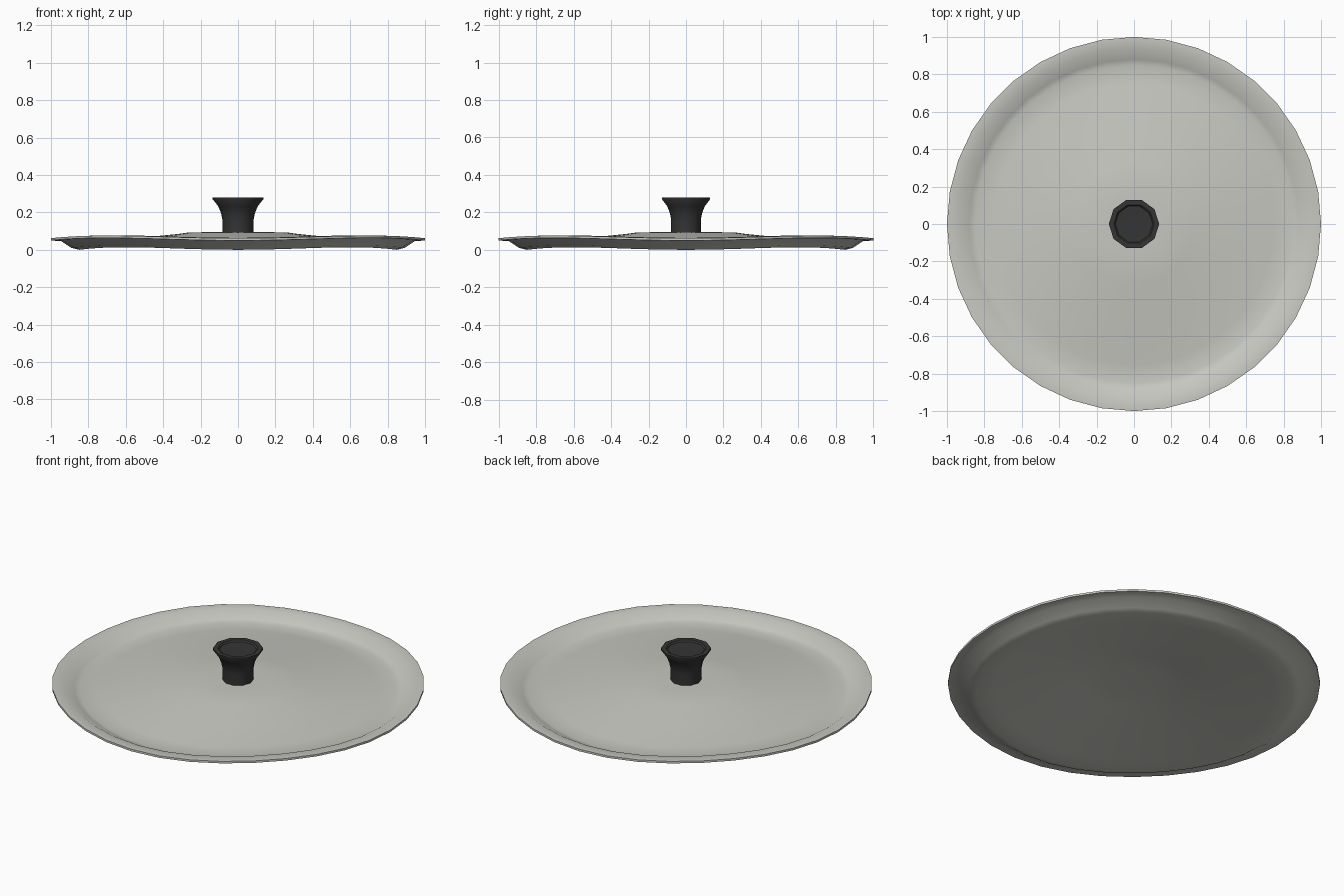
import bpy, math

if "Cube" in bpy.data.objects:
    bpy.data.objects.remove(bpy.data.objects["Cube"])

def material(name, rgb):
    m = bpy.data.materials.new(name)
    m.diffuse_color = (*rgb, 1)
    m.use_nodes = True
    m.node_tree.nodes["Principled BSDF"].inputs["Base Color"].default_value = m.diffuse_color
    return m

def lathe(name, profile, sides, mat, angle, warp=lambda r, a: 0.0):
    """Revolve (radius, height) points about z; zero radius makes a pole."""
    verts, faces, rings = [], [], []
    for r, z in profile:
        if r == 0:
            rings.append([len(verts)] * sides)
            verts.append((0, 0, z))
        else:
            rings.append(list(range(len(verts), len(verts) + sides)))
            for i in range(sides):
                a = 2 * math.pi * i / sides
                verts.append((r * math.cos(a), r * math.sin(a), z + warp(r, a)))
    for lo, hi in zip(rings, rings[1:]):
        for i in range(sides):
            j = (i + 1) % sides
            quad = [lo[i], lo[j], hi[j], hi[i]]
            faces.append(list(dict.fromkeys(quad)))
    mesh = bpy.data.meshes.new(name)
    mesh.from_pydata(verts, [], faces)
    mesh.materials.append(mat)
    mesh.update()
    ob = bpy.data.objects.new(name, mesh)
    bpy.context.collection.objects.link(ob)
    bpy.ops.object.select_all(action='DESELECT')
    ob.select_set(True)
    bpy.context.view_layer.objects.active = ob
    bpy.ops.object.shade_smooth_by_angle(angle=math.radians(angle))
    return ob

steel = material("pale_metal", (0.58, 0.58, 0.54))
black = material("black_plastic", (0.035, 0.035, 0.035))

# Slight four-way ripple of the outer edge
def ripple(r, a):
    return 0.007 * (1 - math.cos(4 * a)) * max(0, min(1, (r - 0.6) / 0.25))

# Lid: thin shallow dome with a raised centre and an upturned rim
lathe("lid", [
    (0, 0.08), (0.15, 0.08), (0.27, 0.073), (0.32, 0.064), (0.55, 0.042),
    (0.75, 0.012), (0.85, 0.0), (0.89, 0.01), (0.945, 0.046), (1.0, 0.05),
    (1.0, 0.062), (0.94, 0.064), (0.88, 0.03), (0.85, 0.022), (0.75, 0.032),
    (0.55, 0.062), (0.32, 0.085), (0.27, 0.092), (0.15, 0.095), (0, 0.095),
], 36, steel, 35, ripple)

# Knob: ten-sided stem flaring to a dished top
lathe("knob", [
    (0, 0.085), (0.083, 0.085), (0.083, 0.16), (0.09, 0.195), (0.105, 0.232),
    (0.135, 0.27), (0.135, 0.28), (0.108, 0.28), (0.1, 0.272), (0, 0.268),
], 10, black, 40)
